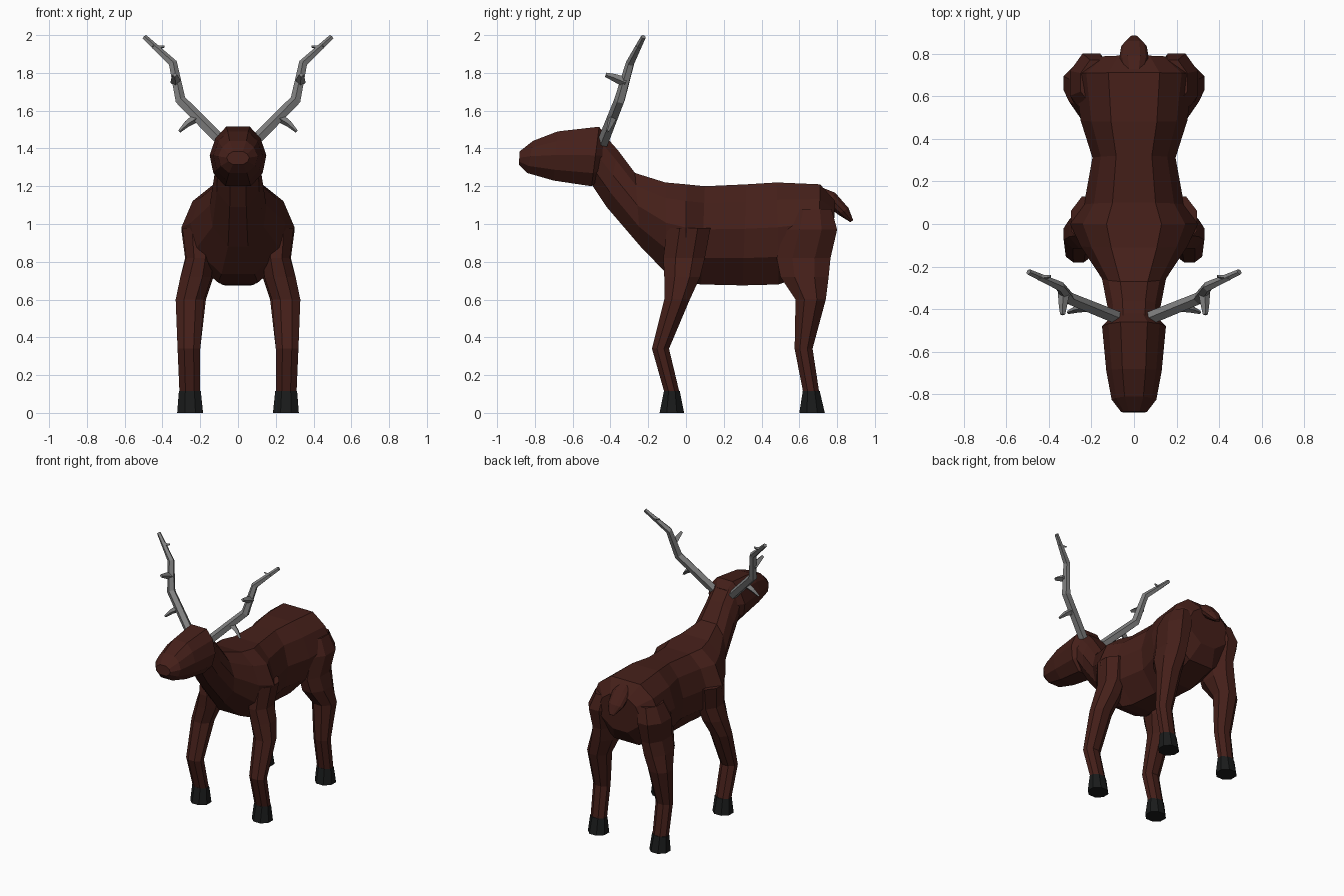
import bpy, bmesh, math
from mathutils import Vector

if "Cube" in bpy.data.objects:
    bpy.data.objects.remove(bpy.data.objects["Cube"])


def material(name, rgb):
    m = bpy.data.materials.new(name)
    m.diffuse_color = (*rgb, 1)
    m.use_nodes = True
    m.node_tree.nodes["Principled BSDF"].inputs["Base Color"].default_value = m.diffuse_color
    return m


HIDE = material("hide", (0.06, 0.014, 0.010))
HOOF = material("hoof", (0.010, 0.011, 0.011))
HORN = material("horn", (0.22, 0.22, 0.22))


def skin(bm, rings):
    """Join a list of equal-length vertex rings and cap both ends."""
    loops = [[bm.verts.new(p) for p in r] for r in rings]
    n = len(loops[0])
    for a, b in zip(loops, loops[1:]):
        for i in range(n):
            j = (i + 1) % n
            bm.faces.new((a[i], a[j], b[j], b[i]))
    bm.faces.new(loops[0])
    bm.faces.new(loops[-1])


def make(name, mat, lofts, mirror=False):
    bm = bmesh.new()
    for rings in lofts:
        skin(bm, rings)
    bmesh.ops.recalc_face_normals(bm, faces=bm.faces)
    me = bpy.data.meshes.new(name)
    bm.to_mesh(me)
    bm.free()
    me.materials.append(mat)
    ob = bpy.data.objects.new(name, me)
    bpy.context.collection.objects.link(ob)
    if mirror:
        ob.modifiers.new("mirror", 'MIRROR')
    return ob


def profile_rings(section, stations):
    """Station: top y, top z, bottom y, bottom z, half width."""
    rings = []
    for ty, tz, by, bz, w in stations:
        half = [(f * w, by + (ty - by) * t, bz + (tz - bz) * t) for t, f in section]
        rings.append(half + [(-x, y, z) for x, y, z in reversed(half)])
    return rings


def leg_rings(stations):
    """Station: z, front y, back y, inner x, outer x."""
    k = 1 / math.cos(math.pi / 8)
    angles = [math.pi / 8 + i * math.pi / 4 for i in range(8)]
    return [[((x0 + x1) / 2 + (x1 - x0) / 2 * k * math.cos(a),
              (y0 + y1) / 2 + (y1 - y0) / 2 * k * math.sin(a), z) for a in angles]
            for z, y0, y1, x0, x1 in stations]


def tube_rings(path, radii, sides=5):
    pts = [Vector(p) for p in path]
    rings = []
    for i, (p, r) in enumerate(zip(pts, radii)):
        d = (pts[min(i + 1, len(pts) - 1)] - pts[max(i - 1, 0)]).normalized()
        u = d.cross(Vector((0, 1, 0.2))).normalized()
        v = d.cross(u)
        rings.append([p + r * (u * math.cos(a) + v * math.sin(a))
                      for a in (2 * math.pi * s / sides for s in range(sides))])
    return rings


# Body and neck
trunk = [(0, .35), (.27, .9), (.56, 1), (.83, .8), (1, .43)]
make("body", HIDE, [profile_rings(trunk, [
    (.79, 1.12, .775, .86, .17),
    (.71, 1.21, .70, .75, .28),
    (.48, 1.22, .49, .68, .25),
    (.32, 1.21, .30, .675, .195),
    (.10, 1.20, .08, .68, .235),
    (.00, 1.21, .00, .69, .30),
    (-.11, 1.22, -.10, .735, .25),
    (-.27, 1.27, -.24, .88, .15),
    (-.36, 1.39, -.42, 1.09, .125),
    (-.44, 1.48, -.50, 1.21, .12)])])

# Head
skull = [(0, .45), (.22, .87), (.52, 1), (.8, .8), (1, .42)]
make("head", HIDE, [profile_rings(skull, [
    (-.42, 1.46, -.44, 1.25, .10),
    (-.46, 1.515, -.50, 1.20, .15),
    (-.68, 1.49, -.70, 1.23, .13),
    (-.81, 1.44, -.84, 1.27, .105),
    (-.88, 1.385, -.885, 1.315, .06)])])

# Tail
make("tail", HIDE, [profile_rings(skull, [
    (.69, 1.205, .72, 1.13, .045),
    (.79, 1.165, .755, 1.09, .07),
    (.86, 1.085, .805, 1.05, .06),
    (.885, 1.02, .87, 1.01, .02)])])

# Legs and hooves
make("front_legs", HIDE, [leg_rings([
    (.98, -.10, .13, .12, .295),
    (.82, -.12, .10, .13, .275),
    (.72, -.115, .075, .14, .305),
    (.60, -.115, .02, .18, .33),
    (.34, -.18, -.09, .20, .32),
    (.11, -.115, -.035, .20, .31)])], mirror=True)
make("hind_legs", HIDE, [leg_rings([
    (1.08, .56, .77, .10, .25),
    (.97, .52, .80, .10, .30),
    (.82, .48, .765, .12, .28),
    (.72, .50, .755, .13, .305),
    (.60, .58, .74, .17, .33),
    (.34, .575, .67, .20, .315),
    (.11, .62, .705, .20, .31)])], mirror=True)
make("front_hooves", HOOF, [leg_rings([
    (.115, -.117, -.033, .197, .313),
    (0, -.14, -.01, .185, .322)])], mirror=True)
make("hind_hooves", HOOF, [leg_rings([
    (.115, .618, .708, .197, .313),
    (0, .60, .735, .185, .322)])], mirror=True)

# Antlers: main beam with three tines
beam = tube_rings([(.08, -.44, 1.43), (.305, -.35, 1.655), (.345, -.295, 1.85),
                   (.495, -.225, 1.99)], (.032, .030, .024, .014))
tines = [((.21, -.385, 1.57), (.27, -.40, 1.53), (.31, -.415, 1.49), .026, .008),
         ((.33, -.32, 1.75), (.333, -.38, 1.775), (.335, -.425, 1.79), .028, .012),
         ((.45, -.25, 1.945), (.42, -.25, 1.935), (.39, -.245, 1.94), .016, .006)]
make("antlers", HORN, [beam] + [
    tube_rings((a, b, c), (r0, (r0 + r1) / 2, r1), 4) for a, b, c, r0, r1 in tines],
    mirror=True)
